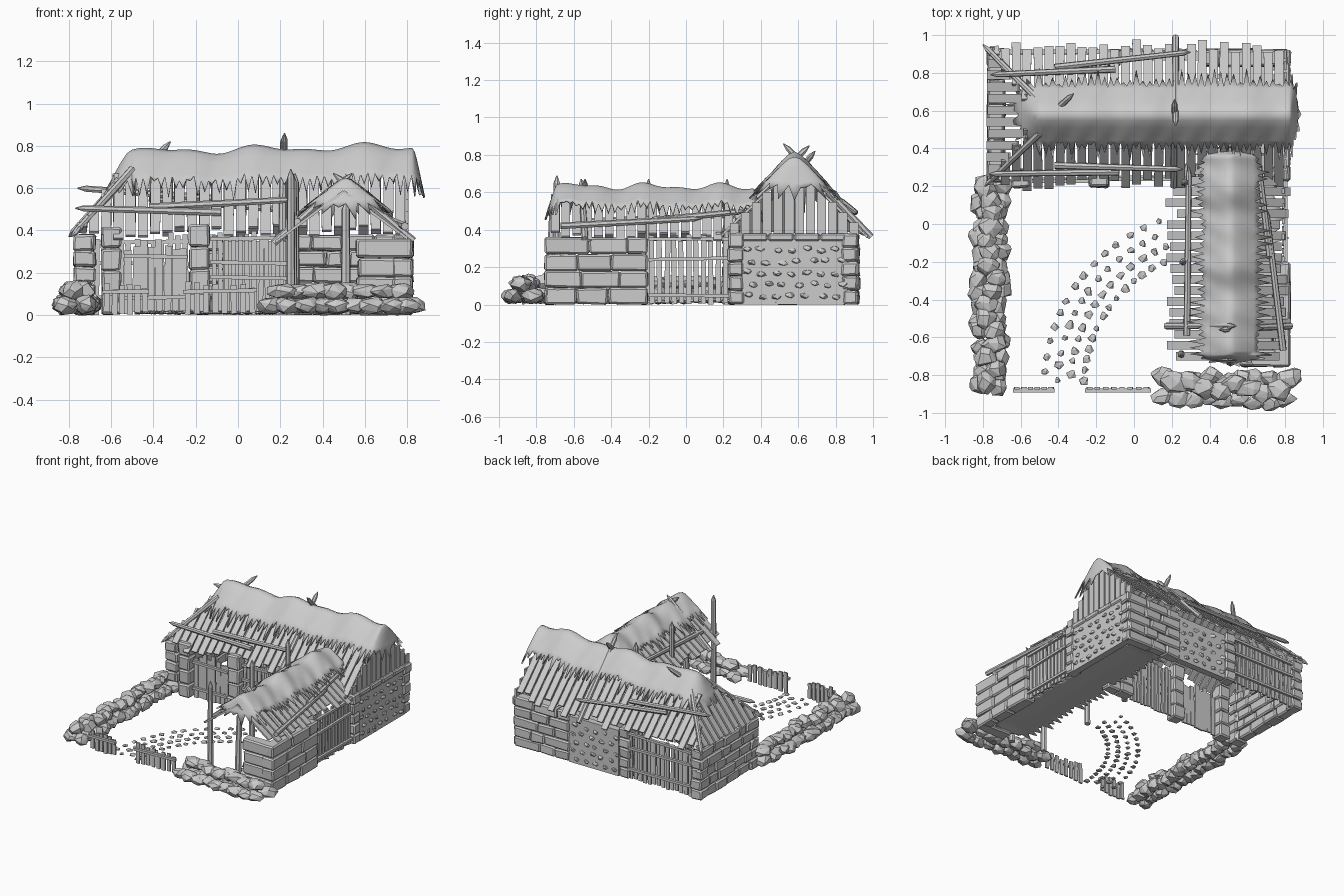
import bpy, bmesh, math, random
from mathutils import Vector as V, Matrix

if "Cube" in bpy.data.objects:
    bpy.data.objects.remove(bpy.data.objects["Cube"])
random.seed(4)
R = random.uniform
UP = V((0, 0, 1))

def finish(bm, name, bevel=0, smooth=False, solid=0):
    bmesh.ops.recalc_face_normals(bm, faces=bm.faces)
    me = bpy.data.meshes.new(name)
    bm.to_mesh(me)
    bm.free()
    ob = bpy.data.objects.new(name, me)
    bpy.context.collection.objects.link(ob)
    if smooth:
        me.shade_smooth()
    if solid:
        ob.modifiers.new("thickness", 'SOLIDIFY').thickness = solid
    if bevel:
        m = ob.modifiers.new("bevel", 'BEVEL')
        m.width, m.segments = bevel, 1
    return ob

def bar(bm, p, q, w, t, hint):
    """Box from p to q, width w, thickness t measured along hint."""
    p, q = V(p), V(q)
    y = (q - p).normalized()
    x = y.cross(V(hint)).normalized()
    z = x.cross(y)
    m = Matrix((x * w, y * (q - p).length, z * t)).transposed().to_4x4()
    m.translation = (p + q) / 2
    return bmesh.ops.create_cube(bm, size=1, matrix=m)['verts']

def rock(bm, c, size, n=18):
    """Faceted stone: hull of points scattered on an ellipsoid."""
    rot, vs = Matrix.Rotation(R(-.5, .5), 3, 'Z'), []
    for i in range(n):
        z = 1 - 2 * (i + .5) / n
        a = i * 2.4 + R(-.4, .4)
        r = math.sqrt(1 - z * z)
        d = V((r * math.cos(a) * size[0], r * math.sin(a) * size[1], z * size[2])) * R(.88, 1.1)
        vs.append(bm.verts.new(V(c) + rot @ d))
    res = bmesh.ops.convex_hull(bm, input=vs)
    junk = [g for g in res['geom_interior'] if isinstance(g, bmesh.types.BMVert)]
    bmesh.ops.delete(bm, geom=junk, context='VERTS')

def log(bm, p, q, r=.017):
    """Seven-sided log with a sharpened upper end."""
    p, q = V(p), V(q)
    d = (q - p).normalized()
    rot = d.to_track_quat('Z', 'Y').to_matrix().to_4x4()
    L = (q - p).length
    for a, b, r1, r2 in ((0, L - .04, r * 1.1, r * .9), (L - .04, L, r * .9, .003)):
        bmesh.ops.create_cone(bm, cap_ends=True, segments=7, radius1=r1, radius2=r2, depth=b - a,
                              matrix=Matrix.Translation(p + d * (a + b) / 2) @ rot)

def wall(name, a, b, h=.38, rows=5, depth=.09, blen=.15):
    """Coursed stone wall along the ground segment a-b."""
    bm = bmesh.new()
    a, b = V((*a, 0)), V((*b, 0))
    d, L = (b - a).normalized(), (b - a).length
    for k in range(rows):
        z = h * (k + .5) / rows
        n = max(1, round(L / blen))
        cuts = [0] + [(i + R(-.2, .2) + (.25 if k % 2 else -.2)) * L / n for i in range(1, n)] + [L]
        for s, e in zip(cuts, cuts[1:]):
            vs = bar(bm, a + d * (s - R(0, .01)) + UP * z, a + d * (e - .004) + UP * z,
                     depth * R(.88, 1.1), h / rows * .97, UP)
            for v in vs:
                v.co += V((R(-1, 1), R(-1, 1), R(-.7, .7))) * .006
    finish(bm, name, bevel=.01)

def fence(name, a, b, h, n, w, rails, ragged=.03):
    """Upright planks with horizontal rails."""
    bm = bmesh.new()
    a, b = V((*a, 0)), V((*b, 0))
    side = (b - a).cross(UP).normalized()
    for i in range(n):
        p = a.lerp(b, (i + .5) / n)
        bar(bm, p + UP * R(0, .015), p + UP * (h + R(-ragged, ragged)) + (b - a).normalized() * R(-.006, .006),
            w, .012, side)
    for z in rails:
        bar(bm, a + UP * z + side * .012, b + UP * (z + R(-.01, .01)) + side * .012, .022, .018, UP)
    finish(bm, name)

def panel(name, a, b, side, h=.35):
    """Plaster panel studded with pebbles."""
    bm = bmesh.new()
    a, b, side = V((*a, 0)), V((*b, 0)), V(side)
    bar(bm, a + UP * h / 2, b + UP * h / 2, .05, h, UP)
    n = round((b - a).length / .08)
    for j in range(5):
        for i in range(n):
            c = a.lerp(b, (i + .5 + R(-.15, .15) + (.2 if j % 2 else -.2)) / n) + UP * (.045 + j * .062 + R(-.01, .01))
            s = [.028, .028, .017]
            s[0 if side.x else 1] = .014
            rock(bm, c + side * .026, s, 10)
    finish(bm, name)

def thatch(name, a, b, side, e0, e1, H, end_drop=1.2, wob=.014, step=.017):
    """Shaggy cover draped around a ridge line, with a spiked hem."""
    a, b = V(a), V(b)
    u = (b - a).normalized()
    u.z = 0
    v = V((-u.y, u.x, 0))
    n, m = int((b - a).length / step), 14
    rim = [(i / n, -v * side, 1) for i in range(n)]
    for t, s, e in ((1, 1, e1), (0, -1, e0)):
        for i in range(m + 1):
            g = math.pi * i / m
            rim.append((t, (-v * math.cos(g) * side + u * math.sin(g) * e) * s,
                        1 + (end_drop - 1) * math.sin(g)))
        if t:
            rim += [(1 - i / n, v * side, 1) for i in range(1, n)]
    bm, rings = bmesh.new(), []
    for k, f in enumerate((0, .15, .35, .55, .72, 1)):
        ring = []
        for i, (t, d, hd) in enumerate(rim):
            g = f if k < 5 else (R(.76, .84) if i % 2 else R(.85, 1.35))
            z = wob * (math.sin(t * 17) + .6 * math.sin(t * 31 + 1)) * (1 - g * .5)
            drop = H * hd * (math.sqrt(g * g + .02) - .14)
            bump = .006 * math.sin(i * .9 + k) * min(g, 1) if wob else 0
            ring.append(bm.verts.new(a.lerp(b, t) + d * g + UP * (z - drop + bump)))
        rings.append(ring)
    for r0, r1 in zip(rings, rings[1:]):
        for i in range(len(rim)):
            j = (i + 1) % len(rim)
            bm.faces.new((r0[i], r0[j], r1[j], r1[i]))
    bmesh.ops.remove_doubles(bm, verts=bm.verts, dist=.0005)
    finish(bm, name, smooth=True, solid=-.01)

# Stone walls and pillars of the main barn and wing
for name, a, b in (("left_wall", (-.73, .23), (-.73, .92)), ("front_left_wall", (-.77, .27), (-.67, .27)),
                   ("back_left_corner", (-.77, .88), (-.68, .88)), ("back_right_wall", (.35, .88), (.82, .88)),
                   ("back_pillar", (-.16, .88), (-.07, .88)), ("right_front_pillar", (.78, .23), (.78, .31)),
                   ("right_back_pillar", (.78, .84), (.78, .92)), ("inner_wall", (.27, .27), (.5, .27)),
                   ("wing_right_wall", (.78, -.75), (.78, -.2)), ("wing_front_wall", (.57, -.71), (.82, -.71))):
    wall(name, a, b, blen=.2 if "wing" in name else .14, rows=4 if "wing" in name else 5,
         h=.36 if "wing" in name else .38)
wall("door_pillar_left", (-.64, .24), (-.55, .24), h=.42, rows=4)
wall("door_pillar_right", (-.23, .24), (-.13, .24), h=.43, rows=4)
panel("right_panel", (.79, .3), (.79, .86), (1, 0, 0))
panel("back_panel", (-.07, .89), (.35, .89), (0, 1, 0))
bm = bmesh.new()
for i in range(4):
    bar(bm, (.79, .3 + i * .14, .36), (.79, .435 + i * .14, .36), .07, .04, UP)
finish(bm, "right_lintel", bevel=.008)

# Plank fences, door and yard fence
fence("front_fence", (-.13, .25), (.25, .25), .37, 12, .022, (.18, .25, .36))
fence("barn_door", (-.54, .24), (-.24, .24), .33, 8, .034, (.08, .28))
fence("back_fence", (-.15, .9), (-.69, .9), .36, 14, .026, (.08, .24, .35))
fence("wing_fence", (.79, -.2), (.79, .23), .36, 11, .028, (.05, .24, .35))
fence("yard_fence_left", (-.64, -.87), (-.42, -.87), .14, 6, .028, (.11,), .02)
fence("yard_fence_right", (-.26, -.87), (.09, -.87), .14, 8, .028, (.11,), .02)

# Main roof planks, shortened along the left hip
bm = bmesh.new()
RY, RZ, EZ = .58, .74, .38
for s, ey in ((-1, .2), (1, .95)):
    for i in range(27):
        x = -.74 + i * .058
        e, r = V((x, ey, EZ)), V((x, RY, RZ))
        top = min(1, max(.12, (x + .78) / .27))
        bar(bm, e.lerp(r, R(-.06, .12)), e.lerp(r, top) + V((R(-.006, .006), 0, 0)), .047, .013, (0, s, 1))
for i in range(12):
    y = .23 + i * .062
    t = 1 - abs(y - .575) / .38
    e, r = V((-.775, y, EZ)), V((-.5, y, RZ))
    bar(bm, e.lerp(r, R(-.02, .04)), e.lerp(r, max(.1, t)), .047, .013, (-1, 0, 1))
finish(bm, "main_roof_planks")

# Gable planks on the right end
bm = bmesh.new()
for i in range(12):
    y = .26 + i * .058
    z = RZ - abs(y - RY) * .95
    bar(bm, (.8, y, .37 - R(0, .02)), (.8, y, max(z, .41)), .048, .014, (1, 0, 0))
finish(bm, "gable_planks")

# Wing roof planks
bm = bmesh.new()
for s in (-1, 1):
    for i in range(19):
        y = -.7 + i * .058
        e, r = V((.5 + s * .31, y, .355)), V((.5, y, .585))
        lo = max(0, (y - .2) / .2)
        bar(bm, e.lerp(r, lo + R(-.06, .15)), r, .046, .013, (s, 0, 1))
finish(bm, "wing_roof_planks")

# Thatch and hay
thatch("main_thatch", (-.5, .58, .765), (.82, .58, .79), .18, .13, .05, .19)
thatch("wing_thatch", (.51, -.69, .635), (.51, .36, .63), .17, .055, .05, .13, 1.3)
thatch("hay_floor", (.6, -.58, .035), (.6, .76, .035), .17, .12, .1, .02, 1, 0, .025)

# Posts holding the open side of the wing
bm = bmesh.new()
for x, y, h in ((.25, -.69, .69), (.26, -.2, .67), (.27, .22, .67)):
    log(bm, (x, y, 0), (x, y, h), .02)
log(bm, (.51, -.73, 0), (.51, -.71, .54), .022)
finish(bm, "wing_posts")

# Logs laid over the roofs
bm = bmesh.new()
for p, q in (((-.08, .275, .485), (-.77, .265, .505)), ((-.42, .31, .51), (.26, .29, .545)),
             ((-.1, .82, .55), (-.76, .79, .6)), ((-.42, .83, .55), (.3, .91, .49)),
             ((.21, .2, .39), (.215, .66, .85)), ((.22, .99, .36), (.22, .52, .86)),
             ((-.5, .65, .7), (-.8, .95, .37)), ((-.5, .48, .69), (-.79, .2, .37)),
             ((-.43, .59, .7), (-.32, .69, .82)), ((.28, -.59, .44), (.29, .3, .48)),
             ((.79, -.67, .42), (.7, .08, .46)), ((.72, -.18, .45), (.66, .32, .5)),
             ((.17, -.54, .34), (.54, -.54, .67)), ((.83, -.54, .35), (.45, -.56, .67))):
    log(bm, p, q)
finish(bm, "roof_logs")

# Boulder walls around the yard
bm = bmesh.new()
for i in range(16):
    y = -.84 + i * .069
    for x in (-.81, -.71):
        rock(bm, (x + R(-.015, .015), y + R(-.02, .02), .05), (R(.05, .065), R(.055, .075), .05))
    rock(bm, (-.76 + R(-.03, .03), y, .115), (R(.05, .075), R(.05, .075), R(.04, .052)))
finish(bm, "left_boulders")
bm = bmesh.new()
for i in range(9):
    x = .16 + i * .08
    for y in (-.92, -.82):
        rock(bm, (x + R(-.02, .02), y + R(-.02, .02), .045), (R(.06, .085), R(.045, .065), .042))
    if i:
        rock(bm, (x - .03, -.86 + R(-.04, .04), .112), (R(.06, .09), R(.045, .065), R(.035, .05)))
finish(bm, "front_boulders")

# Curved stone path
bm = bmesh.new()
for lane in range(4):
    for i in range(14):
        t = (i + .5 * (lane % 2) + R(-.15, .15)) / 14
        a = math.radians(173 - 68 * t)
        r = .69 + lane * .07 + .08 * t
        s = R(.7, 1.1)
        rock(bm, (.42 + r * math.cos(a), -.92 + r * math.sin(a), .012), (.026 * s, .026 * s, .01), 10)
finish(bm, "path_stones")
